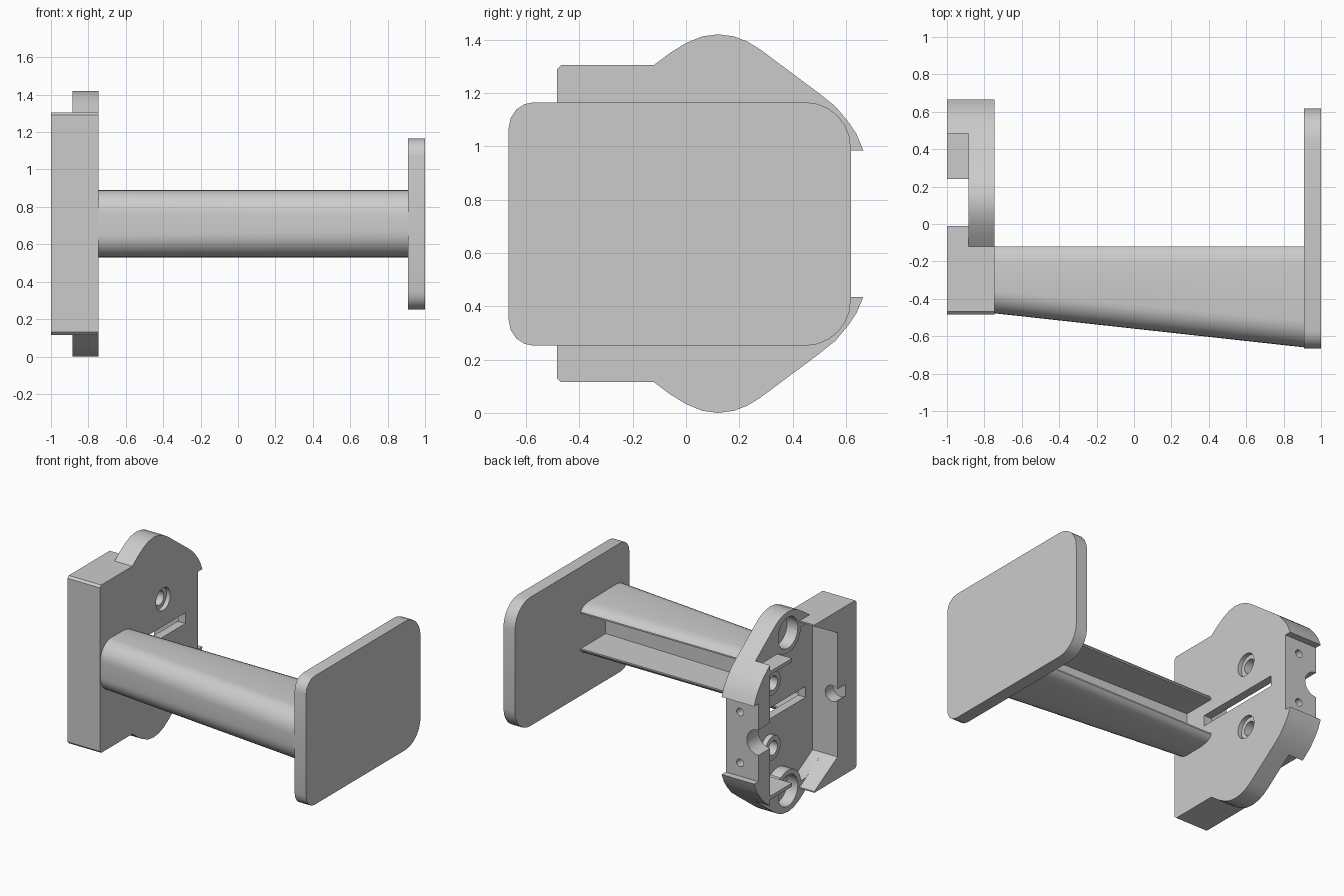
import bpy, bmesh, math

cube = bpy.data.objects.get("Cube")
if cube:
    bpy.data.objects.remove(cube, do_unlink=True)

MID = 0.71  # height of the horizontal symmetry plane

grey = bpy.data.materials.new("plain grey")
grey.use_nodes = True
grey.diffuse_color = (0.6, 0.6, 0.6, 1)
grey.node_tree.nodes["Principled BSDF"].inputs["Base Color"].default_value = (0.6, 0.6, 0.6, 1)


def loft(name, start, end, x0, x1):
    """Solid between two matching (y, z) outlines at x0 and x1."""
    bm = bmesh.new()
    a = [bm.verts.new((x0, y, z)) for y, z in start]
    b = [bm.verts.new((x1, y, z)) for y, z in end]
    n = len(a)
    bm.faces.new(a)
    bm.faces.new(b[::-1])
    for i in range(n):
        j = (i + 1) % n
        bm.faces.new((a[j], a[i], b[i], b[j]))
    bmesh.ops.recalc_face_normals(bm, faces=bm.faces)
    mesh = bpy.data.meshes.new(name)
    bm.to_mesh(mesh)
    bm.free()
    mesh.materials.append(grey)
    obj = bpy.data.objects.new(name, mesh)
    bpy.context.collection.objects.link(obj)
    return obj


def prism(name, outline, x0, x1):
    return loft(name, outline, outline, x0, x1)


def box(name, y0, y1, z0, z1, x0, x1):
    return prism(name, [(y0, z0), (y1, z0), (y1, z1), (y0, z1)], x0, x1)


def arc(y, z, r, a0, a1, steps):
    return [(y + r * math.cos(math.radians(a0 + (a1 - a0) * i / steps)),
             z + r * math.sin(math.radians(a0 + (a1 - a0) * i / steps)))
            for i in range(steps + 1)]


def disc(name, y, z, r, x0, x1):
    return prism(name, arc(y, z, r, 0, 345, 23), x0, x1)


def y_disc(name, x, z, r, y0, y1):
    """Cylinder running along y."""
    bpy.ops.mesh.primitive_cylinder_add(vertices=24, radius=r, depth=y1 - y0,
                                        location=(x, (y0 + y1) / 2, z),
                                        rotation=(math.pi / 2, 0, 0))
    obj = bpy.context.object
    obj.name = name
    obj.data.materials.append(grey)
    return obj


def mirrored(half):
    """Close an upper half outline with its reflection below MID."""
    return half + [(y, 2 * MID - z) for y, z in reversed(half)]


def combine(target, tool, operation='DIFFERENCE'):
    tool.hide_render = True
    mod = target.modifiers.new("combine", 'BOOLEAN')
    mod.operation = operation
    mod.solver = 'EXACT'
    mod.object = tool
    bpy.context.view_layer.objects.active = target
    bpy.ops.object.modifier_apply(modifier=mod.name)
    bpy.data.objects.remove(tool, do_unlink=True)


def smooth(obj):
    bpy.ops.object.select_all(action='DESELECT')
    obj.select_set(True)
    bpy.context.view_layer.objects.active = obj
    bpy.ops.object.shade_smooth_by_angle(angle=math.radians(30))


# Mounting bracket: lobed outline with a lip at the back
half = [(-0.483, 1.29), (-0.468, 1.305), (-0.12, 1.305), (-0.06, 1.35), (0, 1.387),
        (0.06, 1.412), (0.12, 1.42), (0.18, 1.412), (0.23, 1.393), (0.28, 1.362),
        (0.50, 1.198), (0.56, 1.15), (0.61, 1.09), (0.64, 1.045), (0.665, 0.985),
        (0.618, 0.985)]
bracket = prism("mounting_bracket", mirrored(half), -1, -0.745)

# Hollow the open side: shallow step over the lobes, then the deep cavity
step = [(-0.27, 1.15), (-0.01, 1.295), (-0.01, 1.305), (-0.12, 1.305),
        (-0.12, 1.6), (0.485, 1.6)]
combine(bracket, prism("step_cutter", mirrored(step), -1.1, -0.885))
cavity = [(-0.27, 1.15), (-0.08, 1.255), (0, 1.255), (0.1, 1.15), (0.485, 1.15)]
combine(bracket, prism("cavity_cutter", mirrored(cavity), -1.1, -0.805))

# Rings, bosses and holes, mirrored above and below the middle
for side in (-1, 1):
    lobe_z = MID + side * 0.56
    screw_z = MID + side * 0.23
    combine(bracket, disc("lobe_ring", 0.12, lobe_z, 0.145, -0.885, -0.79), 'UNION')
    combine(bracket, disc("lobe_pocket_cutter", 0.12, lobe_z, 0.11, -1.1, -0.80))
    combine(bracket, disc("screw_boss", 0.225, screw_z, 0.085, -0.84, -0.79), 'UNION')
    combine(bracket, disc("counterbore_cutter", 0.225, screw_z, 0.08, -0.775, -0.6))
    combine(bracket, disc("screw_cutter", 0.225, screw_z, 0.05, -0.9, -0.6))
    combine(bracket, y_disc("pin_cutter", -0.857, MID + side * 0.18, 0.027, 0.4, 0.8))
combine(bracket, box("slot_cutter", -0.19, 0.475, MID - 0.038, MID + 0.038, -1.1, -0.6))
combine(bracket, y_disc("back_notch_cutter", -1, MID, 0.09, 0.4, 0.8))
combine(bracket, y_disc("front_notch_cutter", -0.96, MID, 0.057, -0.36, -0.2))
smooth(bracket)

# Thin tabs running forward from the back wall
for name, side in (("upper_tab", 1), ("lower_tab", -1)):
    tab = [(y, MID + side * h) for y, h in
           ((0.24, 0.455), (0.495, 0.455), (0.495, 0.43), (0.24, 0.43))]
    prism(name, tab, -1, -0.80)


# Tapered arm: broad flat front with rounded corners, channel open at the back
def arm_section(front, radius, web):
    rear = [(-0.12, MID + 0.135), (-0.135, MID + 0.155), (-0.165, MID + 0.17),
            (-0.21, MID + 0.178)]
    corner = arc(front + radius, MID + 0.18 - radius, radius, 90, 180, 8)
    channel = [(web, MID + 0.125), (-0.12, MID + 0.125)]
    upper = rear + corner
    lower = [(y, 2 * MID - z) for y, z in reversed(upper)]
    return upper + lower + [(y, 2 * MID - z) for y, z in reversed(channel)] + channel


arm = loft("arm", arm_section(-0.477, 0.12, -0.36), arm_section(-0.66, 0.14, -0.40),
           -0.75, 0.915)
smooth(arm)

# End plate with larger rounding at the back
plate = (arc(-0.57, 1.07, 0.095, 180, 90, 4) + arc(0.448, 0.995, 0.17, 90, 0, 6)
         + arc(0.448, 0.422, 0.17, 0, -90, 6) + arc(-0.57, 0.347, 0.095, 270, 180, 4))
end_plate = prism("end_plate", plate, 0.91, 1)
smooth(end_plate)
